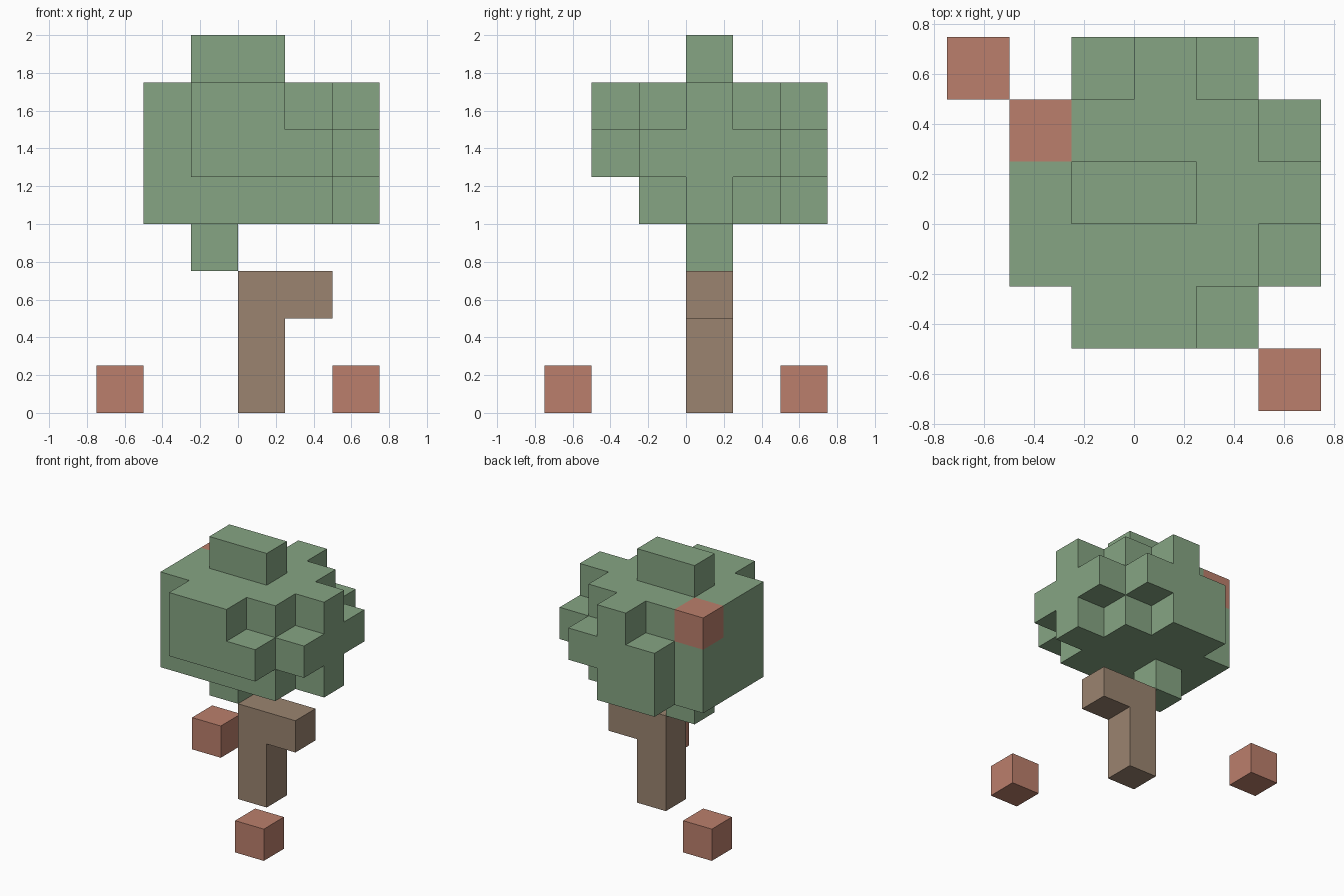
import bpy
import bmesh
from mathutils import Vector

if "Cube" in bpy.data.objects:
    bpy.data.objects.remove(bpy.data.objects["Cube"])

CELL = 0.25
ORIGIN = Vector((-0.75, -0.75, 0.0))
DIRS = [(1, 0, 0), (-1, 0, 0), (0, 1, 0), (0, -1, 0), (0, 0, 1), (0, 0, -1)]


def material(name, srgb):
    m = bpy.data.materials.new(name)
    lin = [((c / 255 + 0.055) / 1.055) ** 2.4 for c in srgb]
    m.diffuse_color = (*lin, 1.0)
    m.use_nodes = True
    m.node_tree.nodes["Principled BSDF"].inputs["Base Color"].default_value = m.diffuse_color
    return m


def block(xs, ys, zs):
    """Cells of a box; each argument is an inclusive index range."""
    return {(x, y, z)
            for x in range(xs[0], xs[1] + 1)
            for y in range(ys[0], ys[1] + 1)
            for z in range(zs[0], zs[1] + 1)}


def build(name, cells, mat):
    """Skin the outside of a set of cells with square faces."""
    bm = bmesh.new()
    corners = {}

    def vert(p):
        key = tuple(round(c) for c in p)
        if key not in corners:
            corners[key] = bm.verts.new(ORIGIN + Vector(key) * CELL)
        return corners[key]

    for cell in sorted(cells):
        for d in DIRS:
            if tuple(a + b for a, b in zip(cell, d)) in cells:
                continue
            n = Vector(d)
            u = Vector((d[1], d[2], d[0]))
            v = n.cross(u)
            mid = Vector(cell) + Vector((0.5, 0.5, 0.5)) + n / 2
            bm.faces.new([vert(mid + (u * a + v * b) / 2)
                          for a, b in ((-1, -1), (1, -1), (1, 1), (-1, 1))])
    mesh = bpy.data.meshes.new(name)
    bm.to_mesh(mesh)
    bm.free()
    mesh.materials.append(mat)
    obj = bpy.data.objects.new(name, mesh)
    bpy.context.collection.objects.link(obj)
    return obj


leaf_green = material("leaf green", (134, 165, 131))
bark_brown = material("bark brown", (155, 132, 112))
fruit_red = material("fruit red", (187, 127, 108))

# Trunk with a side branch
build("trunk", block((3, 3), (3, 3), (0, 2)) | block((4, 4), (3, 3), (2, 2)), bark_brown)

# Leaf crown
hanging_fruit = (1, 4, 6)
crown = block((1, 4), (2, 4), (4, 6))        # core
crown |= block((2, 3), (3, 3), (7, 7))       # top tuft
crown |= block((2, 2), (3, 3), (3, 3))       # lower tuft
crown |= block((2, 3), (1, 1), (5, 6))       # front bulge
crown |= block((4, 4), (1, 1), (5, 5))       # front step
crown |= block((5, 5), (3, 3), (4, 6))       # right bulge
crown |= block((5, 5), (2, 4), (5, 5))       # right steps
crown |= block((3, 3), (5, 5), (4, 6))       # back bulge
crown |= block((2, 4), (5, 5), (5, 5))       # back steps
crown |= block((2, 2), (5, 5), (4, 4))       # back lower step
crown.discard(hanging_fruit)
build("leaf_crown", crown, leaf_green)

# Fruit in the crown and fallen on the ground
build("hanging_fruit", {hanging_fruit}, fruit_red)
build("fallen_fruit_back", {(0, 5, 0)}, fruit_red)
build("fallen_fruit_front", {(5, 0, 0)}, fruit_red)
